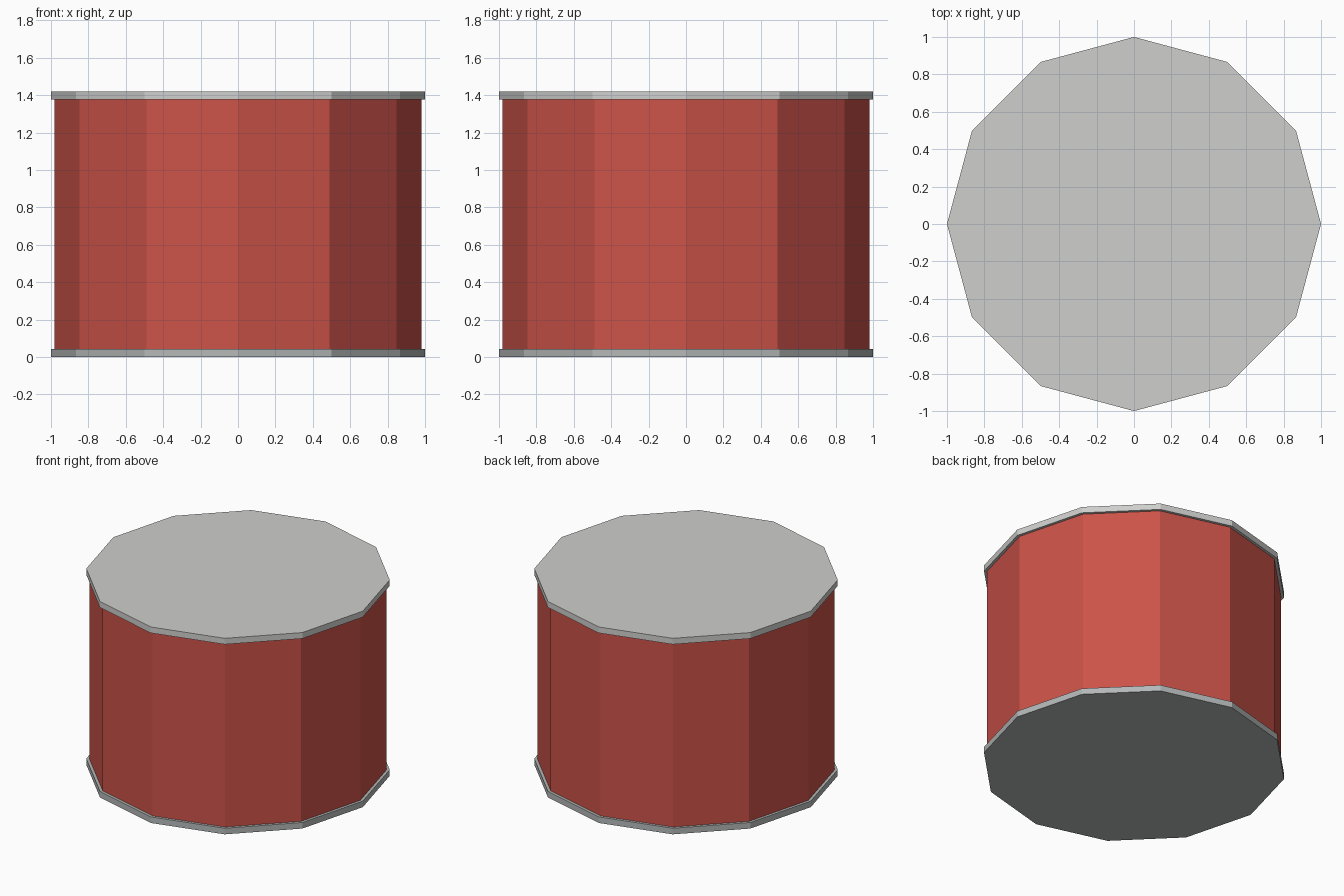
import bpy

if "Cube" in bpy.data.objects:
    bpy.data.objects.remove(bpy.data.objects["Cube"])

HEIGHT = 1.42
RIM = 0.044


def material(name, color):
    mat = bpy.data.materials.new(name)
    mat.diffuse_color = (*color, 1.0)
    mat.use_nodes = True
    mat.node_tree.nodes["Principled BSDF"].inputs["Base Color"].default_value = mat.diffuse_color
    return mat


def drum(name, radius, z0, z1, mat):
    # Twelve-sided flat-shaded cylinder between two heights
    bpy.ops.mesh.primitive_cylinder_add(
        vertices=12, radius=radius, depth=z1 - z0, location=(0, 0, (z0 + z1) / 2))
    obj = bpy.context.object
    obj.name = name
    obj.data.materials.append(mat)
    return obj


red = material("red paint", (0.60, 0.085, 0.065))
light_grey = material("light grey metal", (0.62, 0.62, 0.61))
mid_grey = material("grey metal", (0.46, 0.48, 0.48))

# Main can body
drum("body", 0.98, RIM, HEIGHT - RIM, red)

# Overhanging lid and base discs
drum("lid", 1.0, HEIGHT - RIM, HEIGHT, light_grey)
drum("base", 1.0, 0.0, RIM, mid_grey)
